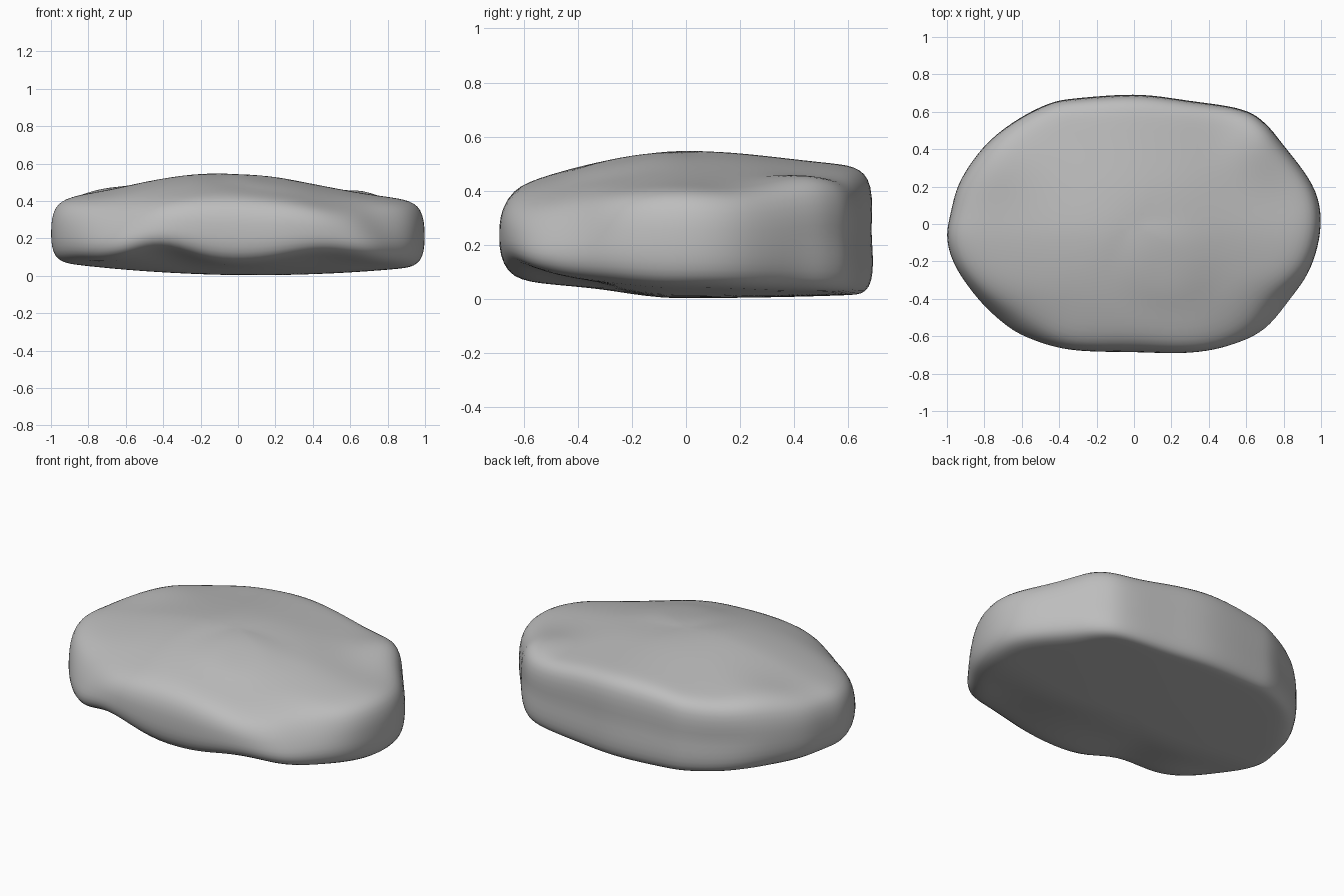
import bpy, bmesh, math
from mathutils import Vector

if "Cube" in bpy.data.objects:
    bpy.data.objects.remove(bpy.data.objects["Cube"])

# Plan outline of the stone, counter-clockwise from the right
OUTLINE = [(1.0, 0), (0.96, 0.2), (0.81, 0.41), (0.71, 0.54), (0.58, 0.62),
           (0.3, 0.665), (0.02, 0.7), (-0.3, 0.68), (-0.46, 0.65), (-0.65, 0.55),
           (-0.8, 0.42), (-0.93, 0.23), (-0.98, 0.06), (-1.0, -0.08), (-0.955, -0.23),
           (-0.84, -0.4), (-0.71, -0.53), (-0.58, -0.61), (-0.35, -0.675), (0, -0.685),
           (0.28, -0.69), (0.5, -0.655), (0.7, -0.57), (0.84, -0.405), (0.95, -0.23)]
# Rim cross-section from top to bottom: height fraction, inset from the outline
RIM = [(1, 0.18), (0.99, 0.11), (0.95, 0.055), (0.86, 0.02), (0.68, 0.002),
       (0.5, 0), (0.33, 0.0), (0.16, 0.01), (0.05, 0.035), (0.005, 0.08), (0, 0.14)]
# Fall of the top away from the middle, across and front to back
DROP_X = [(-1.1, 0.16), (-0.9, 0.135), (-0.68, 0.1), (-0.47, 0.045), (-0.2, 0.005), (0, 0),
          (0.27, 0.025), (0.55, 0.095), (0.76, 0.13), (1.1, 0.165)]
DROP_Y = [(-0.8, 0.15), (-0.6, 0.118), (-0.46, 0.08), (-0.32, 0.037), (-0.1, 0.002), (0, 0),
          (0.235, 0.02), (0.42, 0.042), (0.8, 0.08)]
N = 72


def bump(v, centre, width):
    return math.exp(-((v - centre) / width) ** 2)


def smooth(v, a, b):
    t = min(max((v - a) / (b - a), 0), 1)
    return t * t * (3 - 2 * t)


def lookup(table, v):
    for (a, p), (b, q) in zip(table, table[1:]):
        if v <= b:
            break
    return p + (q - p) * (v - a) / (b - a)


def soft(table, v):
    """Table value averaged over a small window, to round its corners."""
    return sum(lookup(table, v + 0.03 * k) for k in range(-3, 4)) / 7


def top(x, y):
    """Domed top, raised at the back corners, with a faint ripple near the front."""
    z = 0.558 - soft(DROP_X, x) - soft(DROP_Y, y)
    z += 0.06 * bump(x, 0.7, 0.2) * bump(y, 0.47, 0.22)
    z += 0.05 * bump(x, -0.75, 0.22) * bump(y, 0.38, 0.25)
    r = math.hypot(x - 0.17, y + 0.22)
    return z - 0.008 * bump(r, 0.27, 0.1) - 0.008 * bump(r, 0, 0.2)


def bottom(x, y):
    """Nearly flat underside, hollowed twice below the front edge."""
    z = 0.003 + 0.06 * (x - 0.1) ** 2 + 0.03 * y * y + 0.025 * smooth(-y, 0.05, 0.35)
    hollow = 0.095 * bump(x, -0.4, 0.22) + 0.075 * bump(x, 0.45, 0.3) + 0.01 * bump(x, 0, 0.2)
    return z + hollow * smooth(-y, 0.15, 0.65)


def outline_point(t):
    """Smooth closed curve through the outline points."""
    n = len(OUTLINE)
    i, f = int(t) % n, t - int(t)
    a, b, c, d = (Vector(OUTLINE[(i + k) % n]) for k in (-1, 0, 1, 2))
    return 0.5 * (2 * b + (c - a) * f + (2 * a - 5 * b + 4 * c - d) * f ** 2
                  + (3 * b - a - 3 * c + d) * f ** 3)


def section(p):
    """Points from the top centre to the underside centre for one outline point."""
    d = p.normalized()
    length = p.length
    angle = math.atan2(p.y, p.x)
    # the two front corners slope outward to the foot
    slope = 0.07 * bump(angle, -0.56, 0.25) + 0.06 * bump(angle, -2.45, 0.3)
    front, back = smooth(-p.y, 0.3, 0.65), smooth(p.y, 0.35, 0.6)
    rim = []
    for h, inset in RIM:
        k = (1 + 0.3 * front - 0.3 * back) if h > 0.5 else (1 + 0.35 * front - 0.4 * back)
        waist = 0.015 * back * bump(h, 0.5, 0.2)
        rim.append((length - inset * k - slope * smooth(h, 0.2, 1) - waist, h))
    # flat faces are scaled from the first and last rim points
    pts = [(s * rim[0][0], 1) for s in (0.15, 0.3, 0.45, 0.6, 0.75, 0.88)] + rim
    pts += [(s * rim[-1][0], 0) for s in (0.9, 0.75, 0.6, 0.4, 0.2)]
    out = []
    for r, h in pts:
        x, y = d * r
        lo, hi = bottom(x, y), top(x, y)
        out.append((x, y, lo + (hi - lo) * h))
    return out


# Stone body: radial sections joined into a closed skin
bm = bmesh.new()
cols = [[bm.verts.new(c) for c in section(outline_point(i * len(OUTLINE) / N))] for i in range(N)]
top_mid = bm.verts.new((0, 0, top(0, 0)))
low_mid = bm.verts.new((0, 0, bottom(0, 0)))
for i in range(N):
    a, b = cols[i], cols[(i + 1) % N]
    bm.faces.new((top_mid, a[0], b[0]))
    bm.faces.new((low_mid, b[-1], a[-1]))
    for j in range(len(a) - 1):
        bm.faces.new((a[j], a[j + 1], b[j + 1], b[j]))
bmesh.ops.recalc_face_normals(bm, faces=bm.faces)
mesh = bpy.data.meshes.new("stone")
bm.to_mesh(mesh)
bm.free()
mesh.shade_smooth()

grey = bpy.data.materials.new("stone grey")
grey.diffuse_color = (0.51, 0.51, 0.51, 1)
grey.use_nodes = True
grey.node_tree.nodes["Principled BSDF"].inputs["Base Color"].default_value = grey.diffuse_color
mesh.materials.append(grey)
stone = bpy.data.objects.new("stone", mesh)
bpy.context.collection.objects.link(stone)
sub = stone.modifiers.new("soften", 'SUBSURF')
sub.levels = sub.render_levels = 1
